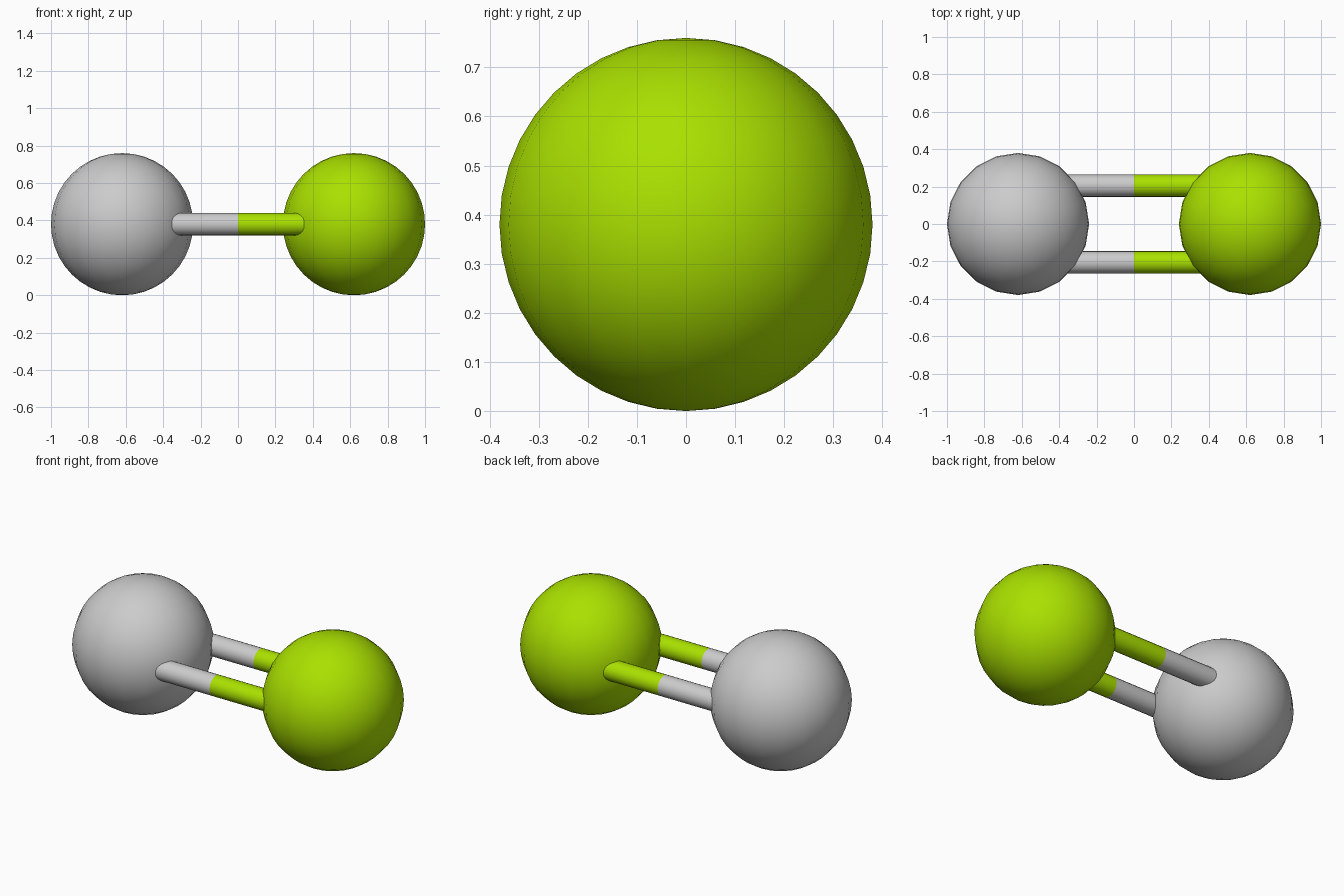
import bpy
import math

if "Cube" in bpy.data.objects:
    bpy.data.objects.remove(bpy.data.objects["Cube"])

R = 0.38        # atom radius
CX = 0.62       # atom offset from centre
BOND_R = 0.06
BOND_Y = 0.205

green = bpy.data.materials.new("green")
green.diffuse_color = (0.40, 0.75, 0.0, 1)
green.use_nodes = True
green.node_tree.nodes["Principled BSDF"].inputs["Base Color"].default_value = green.diffuse_color


def finish(name, mat):
    obj = bpy.context.object
    obj.name = name
    bpy.ops.object.shade_smooth_by_angle(angle=math.radians(40))
    if mat:
        obj.data.materials.append(mat)


# One half of the molecule per side: grey on the left, green on the right
for side, colour, mat in ((-1, "grey", None), (1, "green", green)):
    # Atom ball
    bpy.ops.mesh.primitive_uv_sphere_add(segments=20, ring_count=20, radius=R,
                                         location=(side * CX, 0, R))
    finish(colour + "_atom", mat)

    # Two half bonds, running from the middle into the ball
    for y, where in ((-BOND_Y, "front"), (BOND_Y, "back")):
        bpy.ops.mesh.primitive_cylinder_add(vertices=20, radius=BOND_R, depth=CX,
                                            location=(side * CX / 2, y, R),
                                            rotation=(0, math.pi / 2, 0))
        finish(f"{colour}_bond_{where}", mat)
